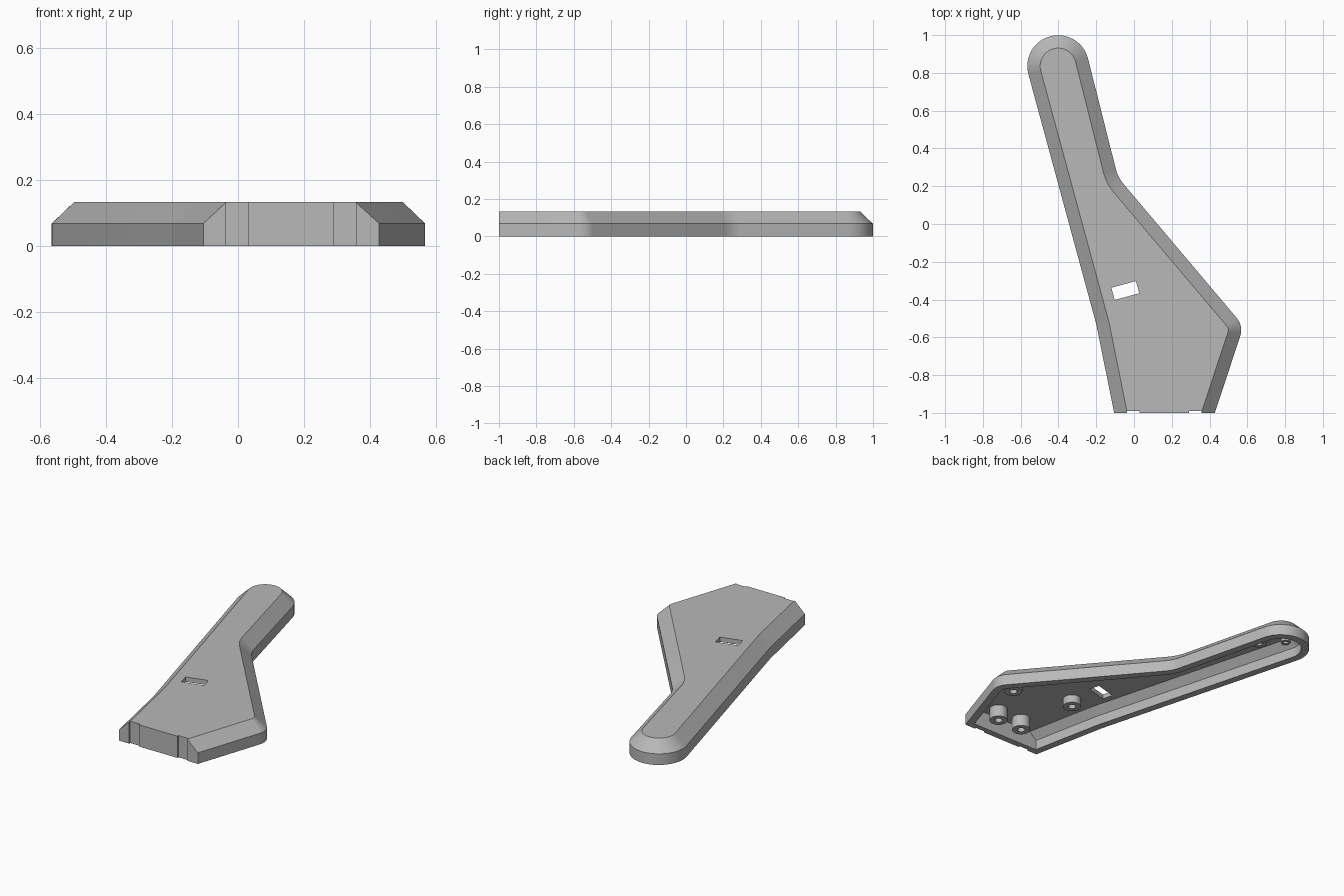
import bpy, bmesh, math
from mathutils import Vector, Matrix
from mathutils.geometry import intersect_line_line_2d as _unused

old = bpy.data.objects.get("Cube")
if old:
    bpy.data.objects.remove(old, do_unlink=True)

grey = bpy.data.materials.new("plain grey")
grey.use_nodes = True
COLOUR = (0.48, 0.48, 0.48, 1)
grey.diffuse_color = COLOUR
grey.node_tree.nodes["Principled BSDF"].inputs["Base Color"].default_value = COLOUR

# Sharp outline corners, counterclockwise from the front, with fillet radii
CORNERS = [((0.428, -1), 0), ((0.58, -0.54), 0.1), ((-0.085, 0.247), 0.2),
           ((-0.284, 1.037), 0.163), ((-0.602, 0.951), 0.163),
           ((-0.2, -0.53), 0.4), ((-0.105, -1), 0)]
STEPS = 10


def cross2(a, b):
    return a.x * b.y - a.y * b.x


def meet(p, d, q, e):
    """Point where line p + t*d crosses line q + s*e."""
    return p + d * (cross2(q - p, e) / cross2(d, e))


def outline(inset, front):
    """Rounded outline moved inward by inset, cut off straight at y = front."""
    pts = [Vector(c) for c, r in CORNERS]
    lines = []
    for a, b in zip(pts, pts[1:]):
        d = (b - a).normalized()
        lines.append((a + Vector((-d.y, d.x)) * inset, d))
    cut = (Vector((0, front)), Vector((1, 0)))
    result = [meet(*lines[0], *cut)]
    for i in range(1, len(pts) - 1):
        d, e = lines[i - 1][1], lines[i][1]
        corner = meet(*lines[i - 1], *lines[i])
        turn = math.atan2(cross2(d, e), d.dot(e))
        side = math.copysign(1, turn)
        radius = max(CORNERS[i][1] - side * inset, 0.006)
        start = corner - d * radius * math.tan(abs(turn) / 2)
        normal = Vector((-d.y, d.x)) * side
        centre = start + normal * radius
        for k in range(STEPS + 1):
            result.append(centre + Matrix.Rotation(turn * k / STEPS, 2) @ (-normal * radius))
    result.append(meet(*lines[-1], *cut))
    return result


def finish(name, bm):
    bmesh.ops.recalc_face_normals(bm, faces=bm.faces)
    mesh = bpy.data.meshes.new(name)
    bm.to_mesh(mesh)
    bm.free()
    mesh.materials.append(grey)
    ob = bpy.data.objects.new(name, mesh)
    bpy.context.collection.objects.link(ob)
    return ob


def activate(ob):
    bpy.ops.object.select_all(action='DESELECT')
    ob.select_set(True)
    bpy.context.view_layer.objects.active = ob


def smooth(ob):
    activate(ob)
    bpy.ops.object.shade_smooth_by_angle(angle=math.radians(25))


def bridge(bm, rings):
    for a, b in zip(rings, rings[1:]):
        n = len(a)
        for i in range(n):
            j = (i + 1) % n
            bm.faces.new((a[i], a[j], b[j], b[i]))


def block(name, centre, size, angle=0):
    bm = bmesh.new()
    bmesh.ops.create_cube(bm, size=1, matrix=Matrix.Translation(centre)
                          @ Matrix.Rotation(angle, 4, 'Z') @ Matrix.Diagonal((*size, 1)))
    return finish(name, bm)


# Hollow housing: under the lid, down the inner wall, up the outer wall, over the top
TOP, SHOULDER, LID = 0.133, 0.068, 0.104
bm = bmesh.new()
rings = []
for inset, front, z in [(0.088, -0.96, LID), (0.045, -0.96, 0.06), (0.045, -0.96, 0),
                        (0, -1, 0), (0, -1, SHOULDER), (0.068, -1, TOP)]:
    rings.append([bm.verts.new((p.x, p.y, z)) for p in outline(inset, front)])
bridge(bm, rings)
bm.faces.new(rings[0])
bm.faces.new(rings[-1])
housing = finish("housing", bm)

# Slot through the lid and two shallow grooves in the front wall
cutters = [block("slot_cutter", (-0.046, -0.352, 0.12), (0.135, 0.067, 0.1), math.radians(15))]
for x in (-0.0035, 0.3235):
    cutters.append(block("groove_cutter", (x, -1.02, 0.07), (0.067, 0.06, 0.3)))
activate(housing)
for cutter in cutters:
    mod = housing.modifiers.new("cut", 'BOOLEAN')
    mod.operation = 'DIFFERENCE'
    mod.solver = 'EXACT'
    mod.object = cutter
    bpy.ops.object.modifier_apply(modifier=mod.name)
    bpy.data.objects.remove(cutter, do_unlink=True)
smooth(housing)


# Hollow screw posts hanging from the underside of the lid
def post(name, x, y, bottom, radius, hole):
    bm = bmesh.new()
    rings = []
    for r, z in [(radius, LID + 0.002), (radius, bottom), (hole, bottom), (hole, LID + 0.002)]:
        rings.append([bm.verts.new((x + r * math.cos(a), y + r * math.sin(a), z))
                      for a in (math.tau * k / 24 for k in range(24))])
    bridge(bm, rings + rings[:1])
    smooth(finish(name, bm))


post("front_left_post", 0.28, -0.88, 0.03, 0.052, 0.022)
post("front_right_post", 0.11, -0.88, 0.03, 0.052, 0.022)
post("middle_post", 0.03, -0.52, 0.055, 0.052, 0.022)
post("side_post", 0.373, -0.637, 0.08, 0.052, 0.022)
post("tip_post", -0.46, 0.81, 0.075, 0.028, 0.014)
post("arm_post", -0.35, 0.7, 0.075, 0.045, 0.02)
